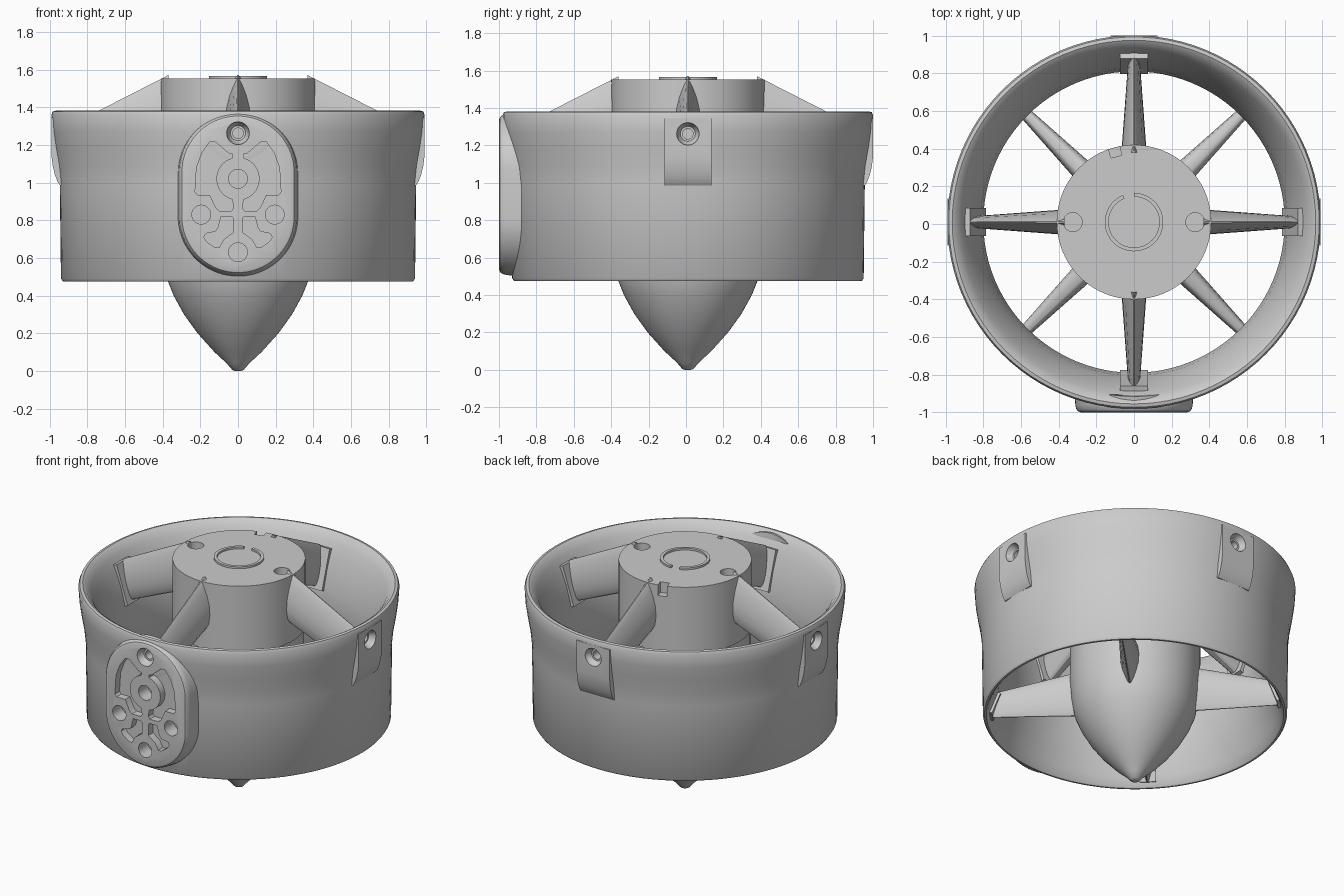
import bpy, bmesh
from math import pi, sin, cos, sqrt, radians
from mathutils import Matrix, Vector

if "Cube" in bpy.data.objects:
    bpy.data.objects.remove(bpy.data.objects["Cube"])

CY = 0.01           # the duct axis sits slightly behind the origin
PAD_Y = -1.01       # pad face, measured from the duct axis


def rot(a):
    return Matrix.Rotation(a, 4, 'Z')


def bridge(bm, loops, closed=False, caps=True):
    """Skin a series of equal-length vertex loops."""
    rows = [[bm.verts.new(p) for p in l] for l in loops]
    n = len(rows[0])
    pairs = list(zip(rows, rows[1:])) + ([(rows[-1], rows[0])] if closed else [])
    for a, b in pairs:
        for i in range(n):
            j = (i + 1) % n
            bm.faces.new((a[i], a[j], b[j], b[i]))
    if caps and not closed:
        bm.faces.new(rows[0])
        bm.faces.new(rows[-1])


def lathe(bm, profile, segs=96, closed=False, mat=Matrix()):
    """Revolve (radius, z) points around z."""
    loops = [[mat @ Vector((r * cos(2 * pi * i / segs), r * sin(2 * pi * i / segs), z))
              for i in range(segs)] for r, z in profile]
    bridge(bm, loops, closed)


def finish(bm, name, angle=32, cutter=None):
    bmesh.ops.recalc_face_normals(bm, faces=bm.faces)
    me = bpy.data.meshes.new(name)
    bm.to_mesh(me)
    bm.free()
    ob = bpy.data.objects.new(name, me)
    bpy.context.collection.objects.link(ob)
    ob.location.y = CY
    bpy.ops.object.select_all(action='DESELECT')
    ob.select_set(True)
    bpy.context.view_layer.objects.active = ob
    if cutter:
        m = ob.modifiers.new("cut", 'BOOLEAN')
        m.operation, m.solver, m.object = 'DIFFERENCE', 'EXACT', cutter
        bpy.context.view_layer.update()
        bpy.ops.object.modifier_apply(modifier="cut")
    bpy.ops.object.shade_smooth_by_angle(angle=radians(angle))
    return ob


def prism_y(bm, pts, y0, y1):
    bridge(bm, [[(x, y, z) for x, z in pts] for y in (y0, y1)])


# ---- cutters: screw holes, pad pockets, pad holes ----
bm = bmesh.new()
screw = [(.028, -.1), (.028, -.045), (.04, -.045), (.06, -.012), (.06, .05)]
for a, r in ((0, .995), (pi / 2, .995), (pi, .995), (-pi / 2, 1.01)):
    lathe(bm, screw, 32, mat=rot(a) @ Matrix.Translation((r, 0, 1.262))
          @ Matrix.Rotation(pi / 2, 4, 'Y'))
for x, z in ((0, 1.02), (-.195, .83), (.195, .83), (0, .63)):
    lathe(bm, [(.05, -.1), (.05, .1)], 32,
          mat=Matrix.Translation((x, PAD_Y, z)) @ Matrix.Rotation(pi / 2, 4, 'X'))
ring = [(.115 * cos(radians(t)), 1.02 + .115 * sin(radians(t))) for t in range(-75, 76, 15)]
upper = [(.028, 1.15), (.05, 1.155), (.12, 1.215), (.15, 1.215), (.19, 1.16), (.22, 1.08),
         (.228, .95), (.215, .935), (.15, .935), (.12, .87), (.1, .85), (.035, .85),
         (.024, .865)] + ring
lower = [(.024, .81), (.035, .82), (.09, .82), (.105, .76), (.12, .74), (.17, .73), (.182, .71),
         (.165, .685), (.12, .655), (.1, .655), (.075, .7), (.024, .735)]
for s in (1, -1):
    for shape in (upper, lower):
        prism_y(bm, [(s * x, z) for x, z in shape], PAD_Y - .05, PAD_Y + .05)
cut = finish(bm, "duct_cutter")

# ---- duct ring with flared inlet and outlet ----
bm = bmesh.new()
lathe(bm, [(.94, .49), (.946, .99), (.956, 1.09), (.972, 1.18), (.985, 1.27), (.991, 1.36),
           (.983, 1.378), (.965, 1.382), (.945, 1.37), (.915, 1.33), (.88, 1.26), (.845, 1.17),
           (.815, 1.06), (.80, .94), (.81, .8), (.845, .65), (.885, .54), (.908, .485),
           (.918, .475), (.93, .476)], closed=True)
finish(bm, "duct_ring", 40, cut)

# ---- mounting pad on the front ----
bm = bmesh.new()


def stadium(r, y):
    pts = []
    for i in range(64):
        t = 2 * pi * (i + .5) / 64
        x, z = r * cos(t), (1.055 if sin(t) > 0 else .82) + r * sin(t)
        pts.append((x, -sqrt(.925 ** 2 - x * x) if y is None else y, z))
    return pts


bridge(bm, [stadium(r, y) for r, y in ((.32, None), (.312, PAD_Y + .04), (.308, PAD_Y + .02),
                                       (.298, PAD_Y + .006), (.282, PAD_Y))])
finish(bm, "mount_pad", 32, cut)

# ---- screw bosses left, right and back ----
boss = [(.935, .985), (.945, .985), (.956, 1.0), (.972, 1.04), (.984, 1.09), (.99, 1.14),
        (.99, 1.345), (.935, 1.345)]
for name, a in (("right", 0), ("back", pi / 2), ("left", pi)):
    bm = bmesh.new()
    prism_y(bm, boss, -.125, .125)
    bm.transform(rot(a))
    finish(bm, "screw_boss_" + name, 32, cut)
bpy.data.objects.remove(cut)

# ---- hub cap with two holes and a cable notch ----
bm = bmesh.new()
for x in (-.325, .325):
    lathe(bm, [(.05, 1.45), (.05, 1.65)], 32, mat=Matrix.Translation((x, 0, 0)))
bmesh.ops.create_cube(bm, size=1, matrix=rot(radians(15)) @ Matrix.Translation((0, .395, 1.56))
                      @ Matrix.Diagonal((.06, .07, .16, 1)))
cut = finish(bm, "hub_cutter")
bm = bmesh.new()
lathe(bm, [(.41, 1.1), (.41, 1.552)])
finish(bm, "hub_cap", 32, cut)
bpy.data.objects.remove(cut)

# ---- lower hub body and tail cone ----
bm = bmesh.new()
lathe(bm, [(.015, 0), (.03, .005), (.06, .04), (.125, .1), (.215, .2), (.287, .3), (.342, .4),
           (.374, .48), (.392, .58), (.402, .7), (.403, .85), (.403, 1.11)])
finish(bm, "tail_cone", 35)

# ---- raised open ring on the hub face ----
bm = bmesh.new()
loops = []
for i in range(49):
    t = radians(112 + 338 * i / 48)
    loops.append([(r * cos(t), r * sin(t), z) for r, z in
                  ((.135, 1.54), (.155, 1.54), (.155, 1.565), (.135, 1.565))])
bridge(bm, loops)
finish(bm, "hub_snap_ring")

# ---- struts: teardrop section, lofted from hub to duct ----
SECTION = [(0, .4), (.03, .65), (.12, .88), (.3, 1), (.5, .95), (.7, .72), (.85, .45),
           (.96, .2), (1, .06)]


def strut(name, angle, stations, flip, plate):
    bm = bmesh.new()
    loops = []
    for r, z0, z1, w in stations:
        if flip:
            z0, z1 = z1, z0
        side = [(w * f, z0 + (z1 - z0) * u) for u, f in SECTION]
        loops.append([(r, y, z) for y, z in side] + [(r, -y, z) for y, z in reversed(side)])
    bridge(bm, loops)
    # foot plate lying on the duct wall
    r, z, tilt, width, height = plate
    bmesh.ops.create_cube(bm, size=1, matrix=Matrix.Translation((r, 0, z))
                          @ Matrix.Rotation(tilt, 4, 'Y') @ Matrix.Diagonal((.03, width, height, 1)))
    bm.transform(rot(angle))
    finish(bm, name)


for k in range(4):
    strut(f"upper_strut_{k + 1}", k * pi / 2,
          [(.37, 1.25, 1.57, .067), (.87, 1.03, 1.315, .03)], False,
          (.842, 1.17, radians(18), .15, .27))
    strut(f"lower_strut_{k + 1}", k * pi / 2 + pi / 4,
          [(.34, .48, .78, .062), (.88, .495, .66, .028)], True,
          (.87, .575, radians(-21), .1, .15))
